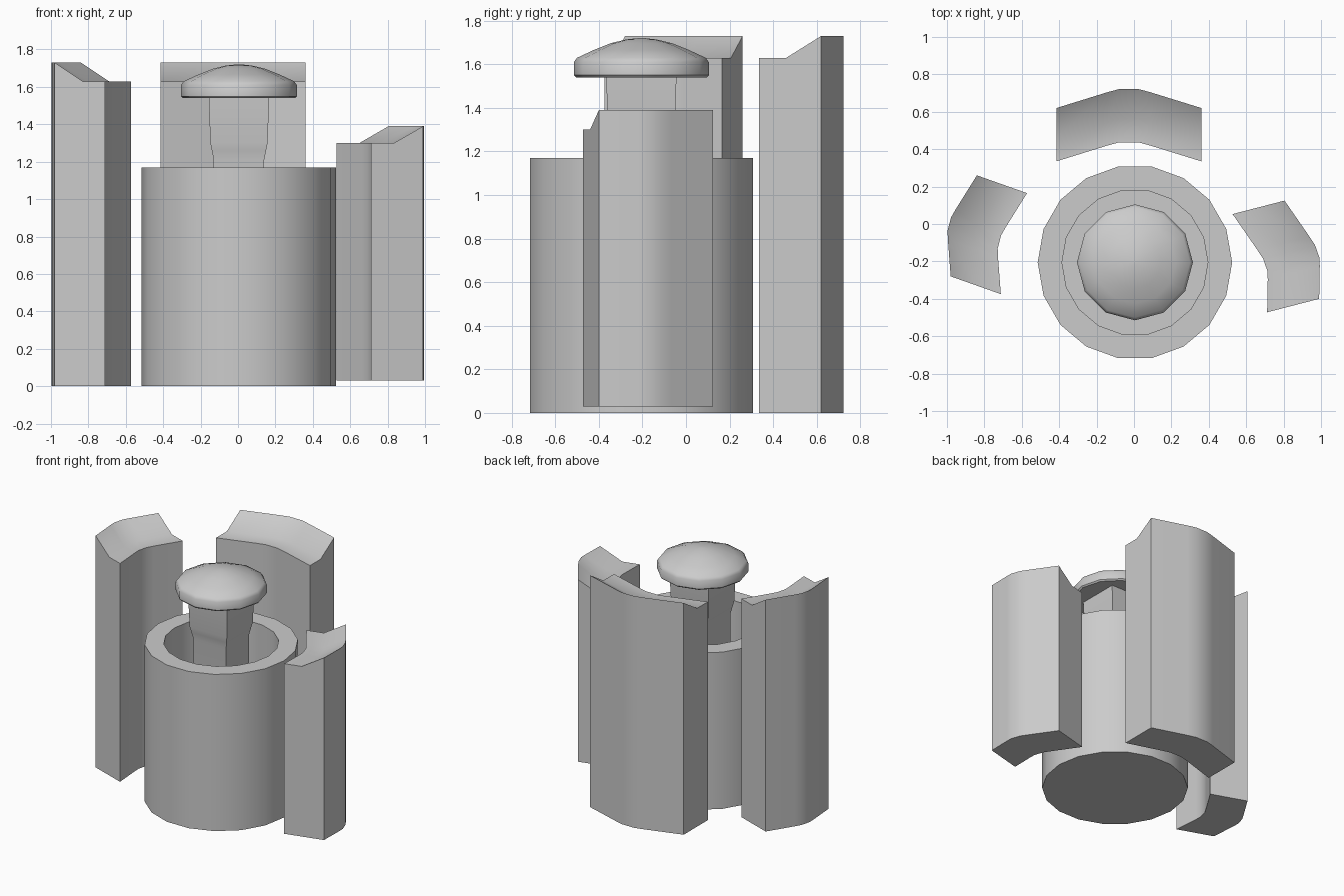
import bpy
from math import cos, sin, pi, radians

if "Cube" in bpy.data.objects:
    bpy.data.objects.remove(bpy.data.objects["Cube"])

CX, CY = 0.005, -0.205  # axis shared by the cup and the pin


def finish(name, verts, faces, angle=40):
    me = bpy.data.meshes.new(name)
    me.from_pydata(verts, [], faces)
    me.update()
    ob = bpy.data.objects.new(name, me)
    bpy.context.collection.objects.link(ob)
    bpy.ops.object.select_all(action='DESELECT')
    ob.select_set(True)
    bpy.context.view_layer.objects.active = ob
    bpy.ops.object.shade_smooth_by_angle(angle=radians(angle))
    return ob


def lathe(name, profile, n, turn=0.0):
    """Spin (radius, z) points from bottom to top with n sides, capped at both ends."""
    verts = [(CX + r * cos(turn + 2 * pi * i / n), CY + r * sin(turn + 2 * pi * i / n), z)
             for r, z in profile for i in range(n)]
    faces = [(k * n + i, k * n + (i + 1) % n, (k + 1) * n + (i + 1) % n, (k + 1) * n + i)
             for k in range(len(profile) - 1) for i in range(n)]
    last = (len(profile) - 1) * n
    faces += [tuple(reversed(range(n))), tuple(range(last, last + n))]
    return finish(name, verts, faces)


def panel(name, start, end, bulge, inward, z0, z_low, z_high):
    """Curved wall: the end section is swept along a bowed line from start to end."""
    bow = [(-1, 0), (-0.3, 0.8), (-0.13, 0.97), (0.13, 0.97), (0.3, 0.8), (1, 0)]
    section = [(0, z0), (0, z_high), (0.56, z_low), (1, z_low), (1, z0)]
    verts = []
    for u, h in bow:
        t = (u + 1) / 2
        x = start[0] + (end[0] - start[0]) * t + bulge[0] * h
        y = start[1] + (end[1] - start[1]) * t + bulge[1] * h
        verts += [(x + inward[0] * d, y + inward[1] * d, z) for d, z in section]
    m = len(section)
    faces = [(k * m + i, k * m + (i + 1) % m, (k + 1) * m + (i + 1) % m, (k + 1) * m + i)
             for k in range(len(bow) - 1) for i in range(m)]
    last = (len(bow) - 1) * m
    faces += [tuple(reversed(range(m))), tuple(range(last, last + m))]
    return finish(name, verts, faces)


# Hollow cup with a thick rim
lathe("cup", [(0.52, 0), (0.52, 1.17), (0.39, 1.17), (0.39, 0.1)], 18)

# Square pin, narrower below the neck
q = 2 ** 0.5
lathe("pin_stem", [(0.135 * q, 0.1), (0.135 * q, 1.21), (0.145 * q, 1.26),
                   (0.153 * q, 1.30), (0.162 * q, 1.56)], 4, pi / 4)

# Domed pin head
lathe("pin_head", [(0.30, 1.54), (0.31, 1.55), (0.31, 1.61), (0.295, 1.63),
                   (0.22, 1.665), (0.14, 1.697), (0.07, 1.714), (0.015, 1.72)], 12)

# Three curved walls around the cup: ends run from left to right seen from the cup
panel("back_wall", (0.36, 0.62), (-0.415, 0.62), (0, 0.105), (0, -0.285), 0, 1.63, 1.73)
panel("left_wall", (-0.84, 0.26), (-0.98, -0.28), (-0.08, 0.01), (0.268, -0.095), 0, 1.63, 1.73)
panel("right_wall", (0.99, -0.40), (0.805, 0.125), (0.085, -0.01), (-0.278, -0.072), 0.03, 1.30, 1.39)
